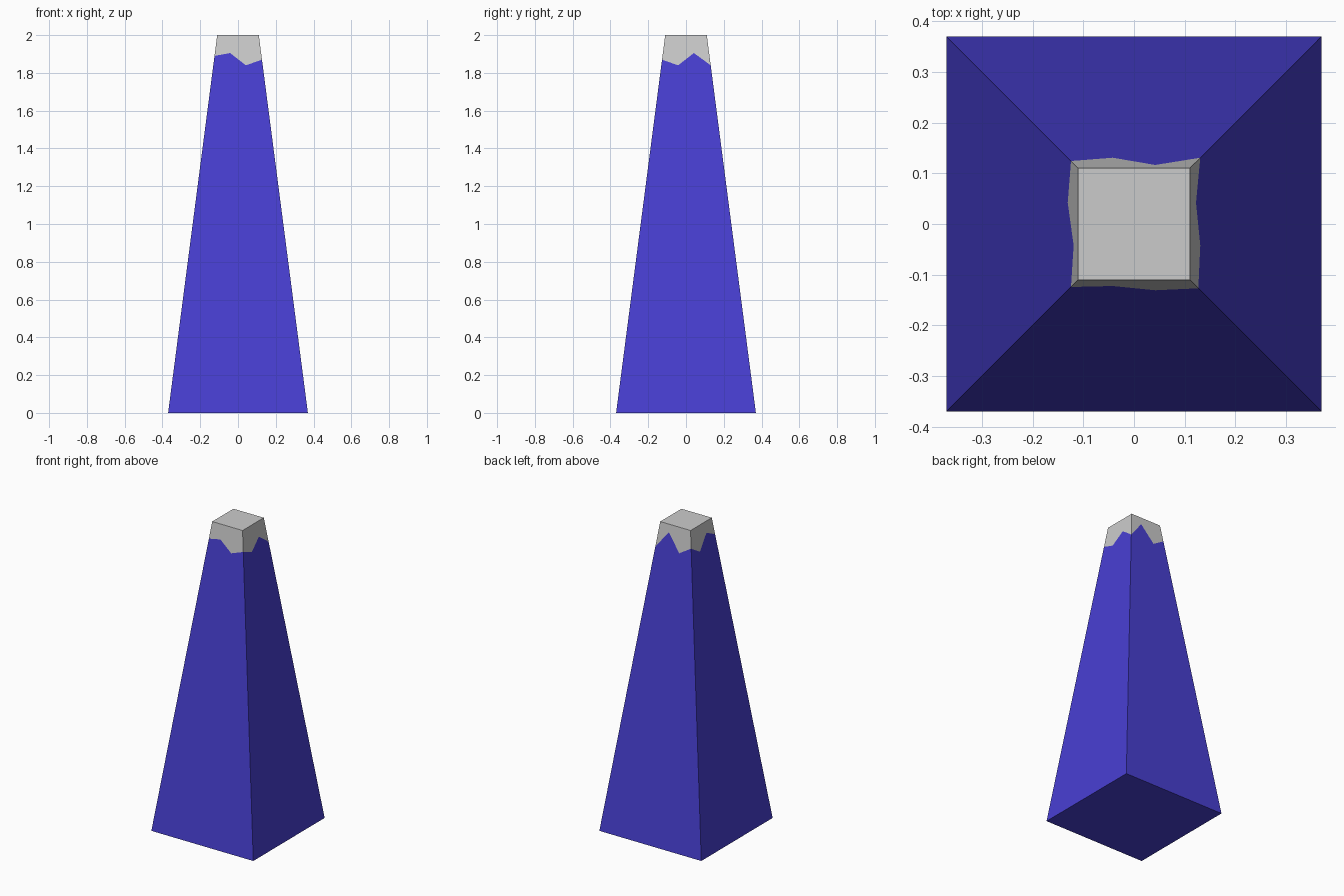
import bpy

if "Cube" in bpy.data.objects:
    bpy.data.objects.remove(bpy.data.objects["Cube"])

BASE, TOP, HEIGHT = 0.37, 0.11, 2.0

# Jagged paint line: for each side, z at its first corner and two inner points,
# going counter-clockwise from the front left corner
LINE = [(1.89, 1.905, 1.84),    # front
        (1.87, 1.84, 1.905),    # right
        (1.84, 1.95, 1.84),     # back
        (1.89, 1.84, 1.93)]     # left
ALONG = 0.042                   # offset of the inner points from the side's middle


def half(z):
    return BASE + (TOP - BASE) * z / HEIGHT


def turn(x, y, z, n):
    for _ in range(n):
        x, y = -y, x
    return (x, y, z)


def square(z):
    return [turn(-half(z), -half(z), z, n) for n in range(4)]


ring = []
for n, (a, b, c) in enumerate(LINE):
    ring += [turn(-half(a), -half(a), a, n),
             turn(-ALONG, -half(b), b, n),
             turn(ALONG, -half(c), c, n)]


def build(name, corners, is_cap):
    """Four tapered sides between a square and the jagged line, plus an end face."""
    verts = corners + ring
    faces = [(0, 1, 2, 3) if is_cap else (3, 2, 1, 0)]
    for n in range(4):
        m = (n + 1) % 4
        edge = [4 + (3 * n + k) % 12 for k in range(4)]
        faces.append(edge + [m, n] if is_cap else [n, m] + edge[::-1])
    mesh = bpy.data.meshes.new(name)
    mesh.from_pydata(verts, [], faces)
    mesh.update()
    obj = bpy.data.objects.new(name, mesh)
    bpy.context.collection.objects.link(obj)
    return obj


# Painted tapered body
body = build("painted_body", square(0.0), False)
blue = bpy.data.materials.new("blue_paint")
blue.diffuse_color = (0.065, 0.05, 0.65, 1)
blue.use_nodes = True
blue.node_tree.nodes["Principled BSDF"].inputs["Base Color"].default_value = blue.diffuse_color
body.data.materials.append(blue)

# Bare grey tip
build("bare_tip", square(HEIGHT), True)
